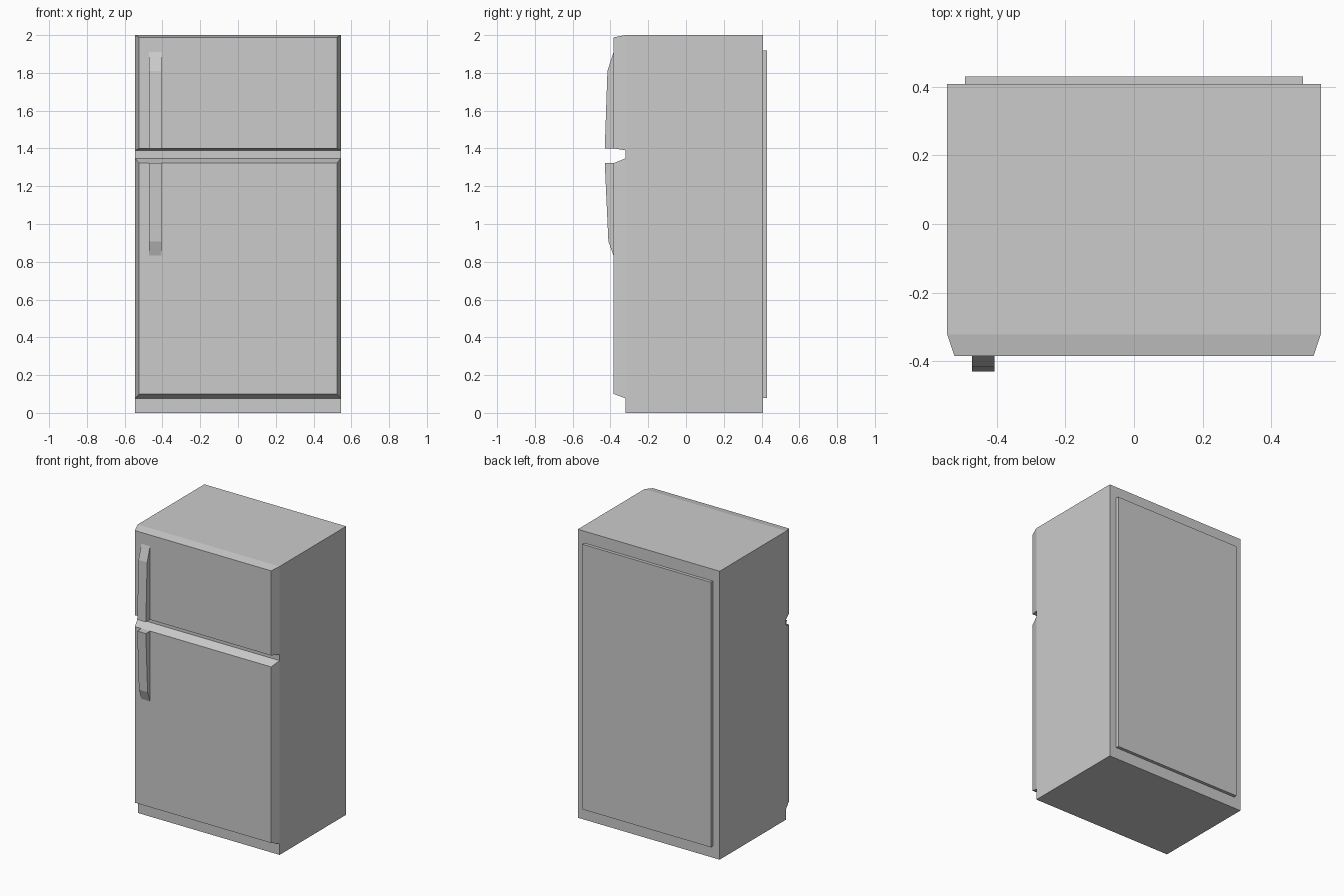
import bpy, bmesh

if "Cube" in bpy.data.objects:
    bpy.data.objects.remove(bpy.data.objects["Cube"])

BACK, SEAM, FRONT = 0.408, -0.321, -0.384   # cabinet back, door seam, door face


def finish(name, bm):
    bmesh.ops.recalc_face_normals(bm, faces=bm.faces)
    mesh = bpy.data.meshes.new(name)
    bm.to_mesh(mesh)
    bm.free()
    obj = bpy.data.objects.new(name, mesh)
    bpy.context.collection.objects.link(obj)
    return obj


def loft(name, loop_a, loop_b):
    """Closed solid between two matching point loops."""
    bm = bmesh.new()
    a = [bm.verts.new(p) for p in loop_a]
    b = [bm.verts.new(p) for p in loop_b]
    bm.faces.new(a)
    bm.faces.new(b)
    n = len(a)
    for i in range(n):
        j = (i + 1) % n
        bm.faces.new((a[i], a[j], b[j], b[i]))
    return finish(name, bm)


def rect(hx, y, z0, z1):
    return [(-hx, y, z0), (hx, y, z0), (hx, y, z1), (-hx, y, z1)]


def handle(name, profile, x0=-0.472, x1=-0.406):
    return loft(name, [(x0, y, z) for y, z in profile],
                [(x1, y, z) for y, z in profile])


# Cabinet and raised rear panel
loft("cabinet", rect(0.544, SEAM, 0, 2), rect(0.544, BACK, 0, 2))
loft("rear_panel", rect(0.492, BACK, 0.08, 1.918), rect(0.492, 0.43, 0.08, 1.918))

# Doors with sloped edges
loft("freezer_door", rect(0.544, SEAM, 1.39, 2.0), rect(0.523, FRONT, 1.401, 1.988))
loft("fridge_door", rect(0.544, SEAM, 0.077, 1.347), rect(0.523, FRONT, 0.101, 1.322))

# Tapered handles
handle("freezer_handle", [(FRONT, 1.401), (-0.43, 1.401), (-0.416, 1.81), (FRONT, 1.91)])
handle("fridge_handle", [(FRONT, 1.322), (-0.43, 1.322), (-0.411, 0.908), (FRONT, 0.834)])
